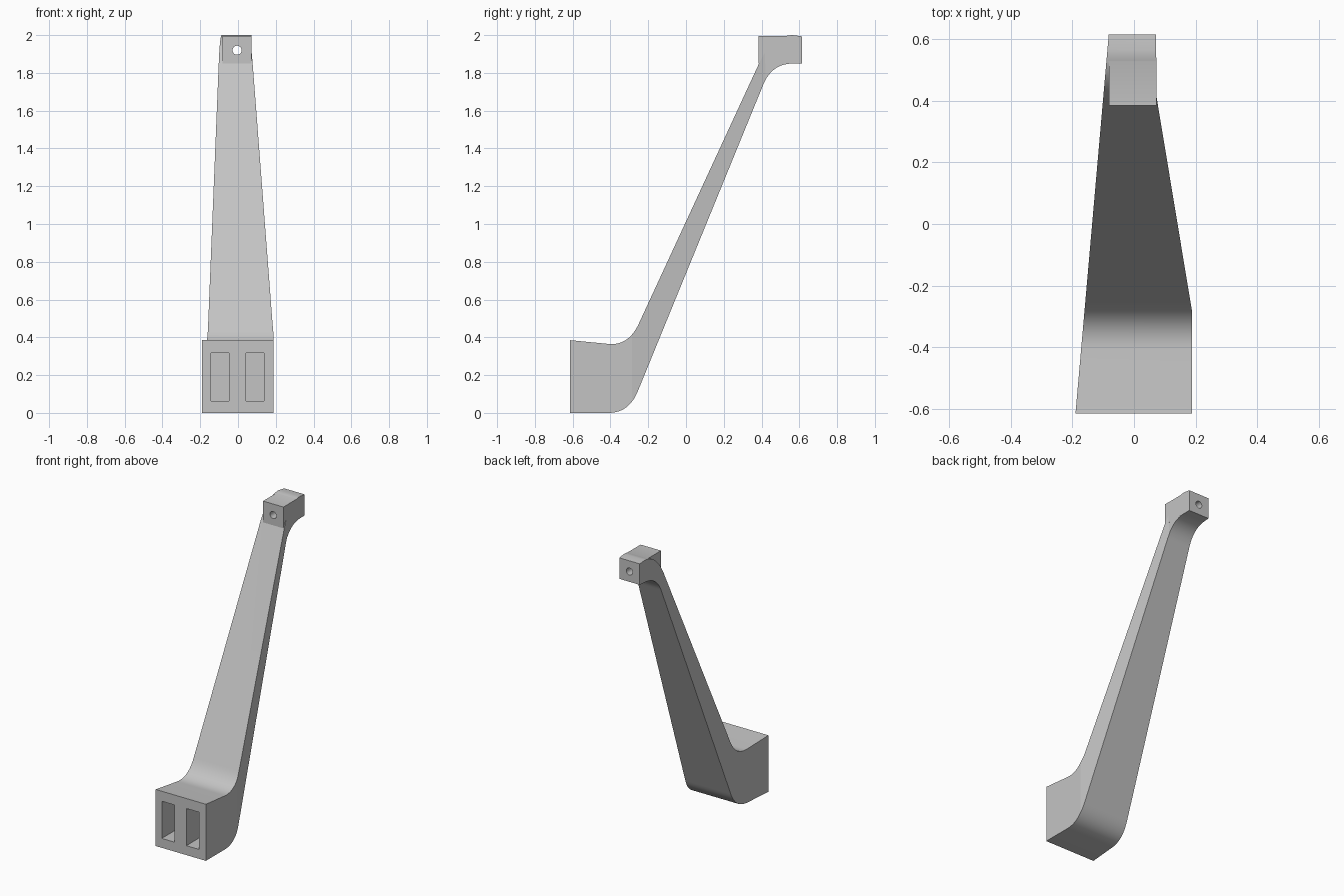
import bpy, bmesh, math
from mathutils import Vector

if "Cube" in bpy.data.objects:
    bpy.data.objects.remove(bpy.data.objects["Cube"], do_unlink=True)

grey = bpy.data.materials.new("plain grey")
grey.use_nodes = True
grey.diffuse_color = (0.55, 0.55, 0.55, 1)
grey.node_tree.nodes["Principled BSDF"].inputs["Base Color"].default_value = (0.55, 0.55, 0.55, 1)


def make_object(name, bm):
    bmesh.ops.recalc_face_normals(bm, faces=bm.faces)
    mesh = bpy.data.meshes.new(name)
    bm.to_mesh(mesh)
    bm.free()
    mesh.materials.append(grey)
    obj = bpy.data.objects.new(name, mesh)
    bpy.context.collection.objects.link(obj)
    return obj


def box(name, low, high):
    bm = bmesh.new()
    bmesh.ops.create_cube(bm, size=1)
    for v in bm.verts:
        v.co = Vector([(a + b) / 2 + c * (b - a) for a, b, c in zip(low, high, v.co)])
    return make_object(name, bm)


def bend(start, corner, end, steps=12):
    """Rounded corner in the side profile."""
    a, b, c = Vector(start), Vector(corner), Vector(end)
    ts = [i / steps for i in range(steps + 1)]
    return [a * (1 - t) ** 2 + b * 2 * t * (1 - t) + c * t * t for t in ts]


# Side profile (y, z) of the sloping bracket arm
profile = [Vector((-0.615, 0))]
profile += bend((-0.41, 0), (-0.302, 0), (-0.255, 0.115))
profile += bend((0.41, 1.74), (0.455, 1.85), (0.57, 1.85))
profile += [Vector((0.615, 1.85)), Vector((0.615, 1.993))]
profile += bend((0.565, 2.0), (0.46, 2.0), (0.39, 1.857))
profile += bend((-0.25, 0.472), (-0.304, 0.355), (-0.41, 0.365))
profile += [Vector((-0.615, 0.385))]

# Extrude, split where the taper changes, then taper both sides
BREAK_LOW, BREAK_HIGH = -0.287, 0.42
bm = bmesh.new()
face = bm.faces.new([bm.verts.new((-1, p.x, p.y)) for p in profile])
moved = bmesh.ops.extrude_face_region(bm, geom=[face])["geom"]
for v in moved:
    if isinstance(v, bmesh.types.BMVert):
        v.co.x = 1
for y in (BREAK_LOW, BREAK_HIGH):
    bmesh.ops.bisect_plane(bm, geom=bm.verts[:] + bm.edges[:] + bm.faces[:],
                           plane_co=(0, y, 0), plane_no=(0, 1, 0))
for v in bm.verts:
    if v.co.x < 0:
        v.co.x = -0.19 + 0.108 * (v.co.y + 0.615) / 1.23
    else:
        t = (v.co.y - BREAK_LOW) / (BREAK_HIGH - BREAK_LOW)
        v.co.x = 0.189 - 0.117 * min(max(t, 0), 1)
arm = make_object("bracket_arm", bm)


def boolean(tool, operation):
    mod = arm.modifiers.new(tool.name, "BOOLEAN")
    mod.operation = operation
    mod.solver = "EXACT"
    mod.object = tool
    bpy.context.view_layer.objects.active = arm
    bpy.ops.object.modifier_apply(modifier=mod.name)
    bpy.data.objects.remove(tool, do_unlink=True)


# Square boss at the top
boolean(box("top_boss", (-0.081, 0.385, 1.85), (0.0725, 0.54, 1.995)), "UNION")

# Two deep slots in the foot
for left, right in ((-0.143, -0.047), (0.042, 0.138)):
    boolean(box("slot_cutter", (left, -0.7, 0.064), (right, -0.38, 0.317)), "DIFFERENCE")

# Round bolt hole through the top
bpy.ops.mesh.primitive_cylinder_add(vertices=32, radius=0.024, depth=1,
                                    location=(-0.005, 0.5, 1.92),
                                    rotation=(math.pi / 2, 0, 0))
hole = bpy.context.object
hole.name = "bolt_hole_cutter"
hole.data.materials.append(grey)
boolean(hole, "DIFFERENCE")

# Smooth bends, flat sides
bpy.ops.object.select_all(action="DESELECT")
arm.select_set(True)
bpy.context.view_layer.objects.active = arm
bpy.ops.object.shade_smooth_by_angle(angle=math.radians(20))
for poly in arm.data.polygons:
    if abs(poly.normal.x) > 0.9 and poly.area > 0.01:
        poly.use_smooth = False
